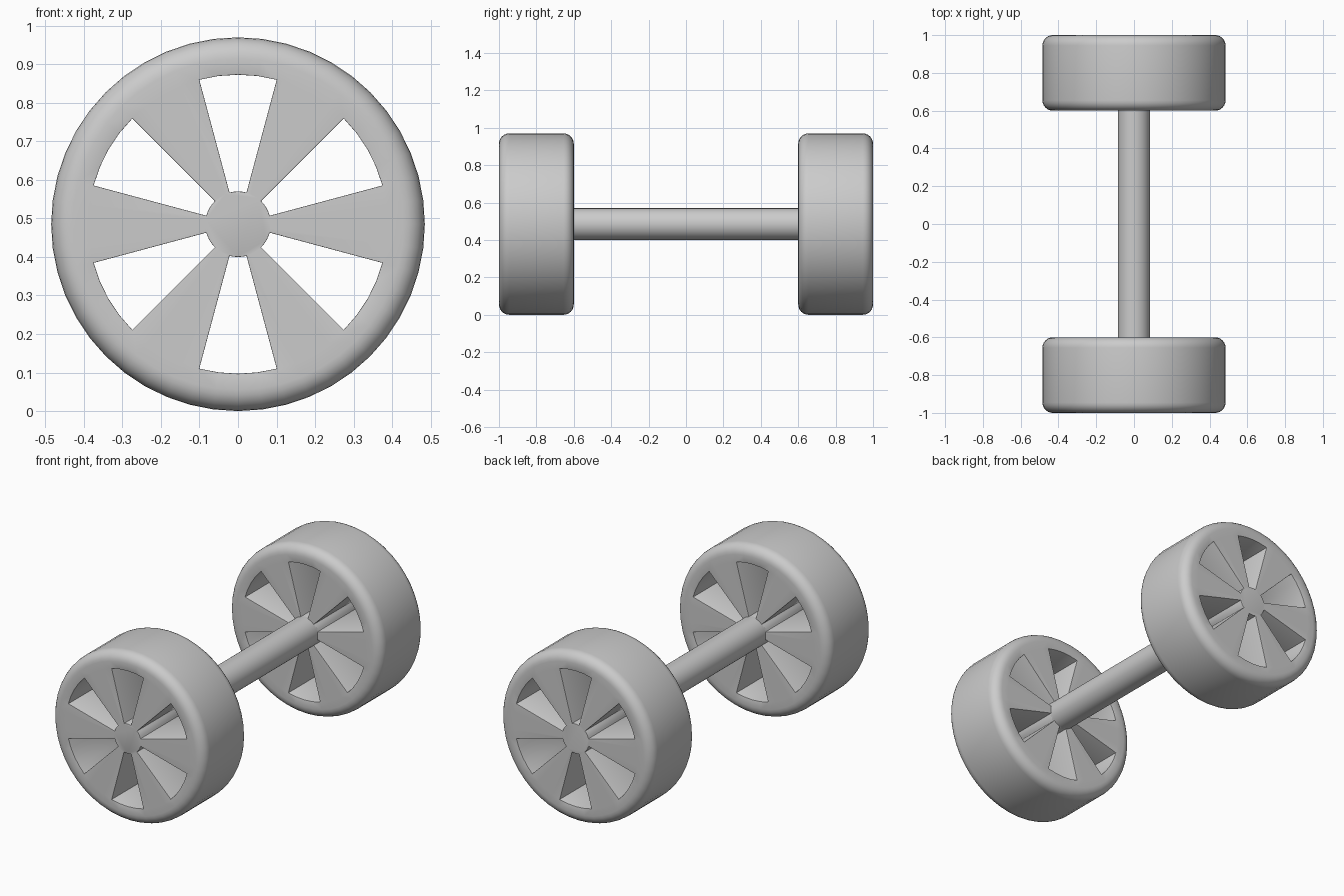
import bpy, bmesh, math
from mathutils import Vector

cube = bpy.data.objects.get("Cube")
if cube:
    bpy.data.objects.remove(cube, do_unlink=True)

RADIUS, HUB, WINDOW = 0.485, 0.085, 0.388
INNER_Y, OUTER_Y = 0.6, 1.0
STEPS = 48          # divisions around each wheel
PER_PART = 4        # divisions in one spoke or one window

grey = bpy.data.materials.new("Plain grey")
grey.use_nodes = True
grey.diffuse_color = (0.6, 0.6, 0.6, 1)
grey.node_tree.nodes["Principled BSDF"].inputs["Base Color"].default_value = (0.6, 0.6, 0.6, 1)


def add_object(name, bm):
    bmesh.ops.recalc_face_normals(bm, faces=bm.faces)
    mesh = bpy.data.meshes.new(name)
    bm.to_mesh(mesh)
    bm.free()
    mesh.materials.append(grey)
    obj = bpy.data.objects.new(name, mesh)
    bpy.context.collection.objects.link(obj)
    bpy.ops.object.select_all(action='DESELECT')
    obj.select_set(True)
    bpy.context.view_layer.objects.active = obj
    bpy.ops.object.shade_smooth_by_angle(angle=math.radians(40))
    return obj


def axis_distance(point):
    return math.hypot(point.x, point.z - RADIUS)


def bevel_edges(bm, test, size, segments):
    edges = [e for e in bm.edges if test(e)]
    bmesh.ops.bevel(bm, geom=edges, offset=size, segments=segments,
                    profile=0.5, affect='EDGES', clamp_overlap=True)


def make_wheel(name, y0, y1):
    bm = bmesh.new()
    # Flat wheel outline: hub, six spokes and rim
    rings = []
    for r in (HUB, WINDOW, RADIUS):
        angles = [math.radians(15) + math.tau * i / STEPS for i in range(STEPS)]
        rings.append([bm.verts.new((r * math.cos(a), y0, RADIUS + r * math.sin(a)))
                      for a in angles])
    bm.faces.new(rings[0])
    for i in range(STEPS):
        j = (i + 1) % STEPS
        bm.faces.new((rings[1][i], rings[1][j], rings[2][j], rings[2][i]))
        if (i // PER_PART) % 2 == 1:
            bm.faces.new((rings[0][i], rings[0][j], rings[1][j], rings[1][i]))
    # Thickness
    result = bmesh.ops.extrude_face_region(bm, geom=bm.faces[:], use_keep_orig=True)
    moved = [g for g in result["geom"] if isinstance(g, bmesh.types.BMVert)]
    bmesh.ops.translate(bm, verts=moved, vec=Vector((0, y1 - y0, 0)))
    bmesh.ops.recalc_face_normals(bm, faces=bm.faces)

    def face_border(e):
        flat = abs(e.verts[0].co.y - e.verts[1].co.y) < 1e-5
        return flat and len(e.link_faces) == 2 and e.calc_face_angle(0) > 1

    # Rounded tyre shoulders, then softened window edges
    bevel_edges(bm, lambda e: face_border(e) and
                min(axis_distance(v.co) for v in e.verts) > RADIUS - 0.001, 0.055, 6)
    bevel_edges(bm, lambda e: face_border(e) and
                max(axis_distance(v.co) for v in e.verts) < WINDOW + 0.001, 0.007, 2)
    return add_object(name, bm)


make_wheel("front_wheel", -OUTER_Y, -INNER_Y)
make_wheel("back_wheel", INNER_Y, OUTER_Y)

# Axle joining the two hubs
axle = bmesh.new()
bmesh.ops.create_cone(axle, cap_ends=True, segments=STEPS, radius1=HUB, radius2=HUB,
                      depth=2 * INNER_Y + 0.02)
for v in axle.verts:
    v.co = Vector((v.co.x, v.co.z, v.co.y + RADIUS))
add_object("axle", axle)
